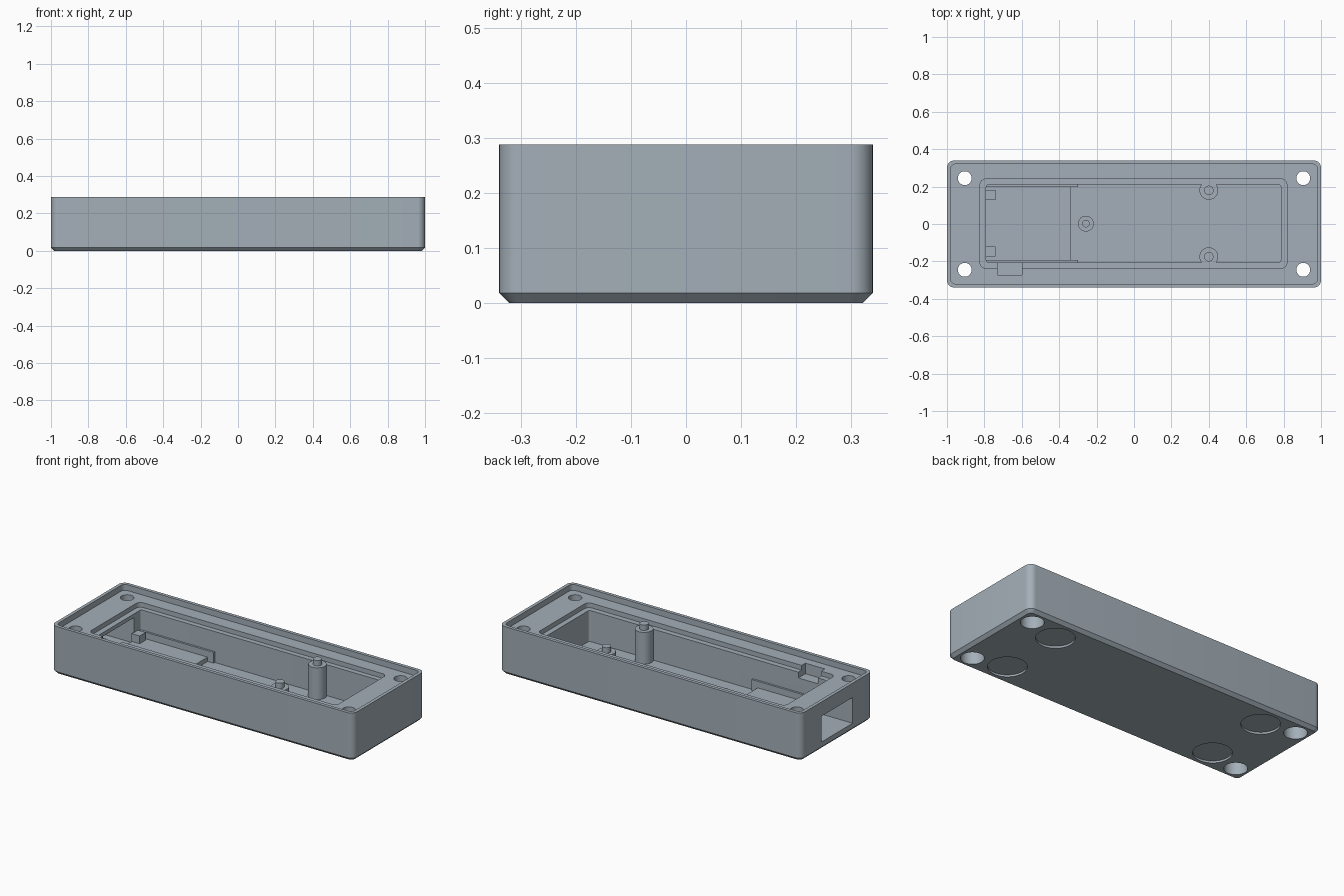
import bpy, bmesh, math

if "Cube" in bpy.data.objects:
    bpy.data.objects.remove(bpy.data.objects["Cube"])

grey = bpy.data.materials.new("blue_grey")
grey.diffuse_color = (0.37, 0.43, 0.48, 1)
grey.use_nodes = True
grey.node_tree.nodes["Principled BSDF"].inputs["Base Color"].default_value = grey.diffuse_color


def ring(x0, x1, y0, y1, r, z, n=8):
    """Rounded rectangle outline at height z."""
    if r == 0:
        return [(x1, y1, z), (x0, y1, z), (x0, y0, z), (x1, y0, z)]
    pts = []
    corners = ((x1 - r, y1 - r), (x0 + r, y1 - r), (x0 + r, y0 + r), (x1 - r, y0 + r))
    for k, (cx, cy) in enumerate(corners):
        for i in range(n + 1):
            a = math.pi / 2 * (k + i / n)
            pts.append((cx + r * math.cos(a), cy + r * math.sin(a), z))
    return pts


def disc(x, y, r, z, n=48):
    return [(x + r * math.cos(2 * math.pi * i / n),
             y + r * math.sin(2 * math.pi * i / n), z) for i in range(n)]


def loft(name, rings):
    """Closed solid through a stack of matching outlines."""
    bm = bmesh.new()
    loops = [[bm.verts.new(p) for p in r] for r in rings]
    bm.faces.new(loops[0][::-1])
    bm.faces.new(loops[-1])
    n = len(loops[0])
    for a, b in zip(loops, loops[1:]):
        for i in range(n):
            j = (i + 1) % n
            bm.faces.new((a[i], a[j], b[j], b[i]))
    bmesh.ops.recalc_face_normals(bm, faces=bm.faces)
    me = bpy.data.meshes.new(name)
    bm.to_mesh(me)
    bm.free()
    me.materials.append(grey)
    ob = bpy.data.objects.new(name, me)
    bpy.context.collection.objects.link(ob)
    return ob


def slab(name, x0, x1, y0, y1, z0, z1, r=0):
    return loft(name, [ring(x0, x1, y0, y1, r, z0), ring(x0, x1, y0, y1, r, z1)])


def rod(name, x, y, r, z0, z1):
    return loft(name, [disc(x, y, r, z0), disc(x, y, r, z1)])


def smooth(ob):
    bpy.ops.object.select_all(action='DESELECT')
    ob.select_set(True)
    bpy.context.view_layer.objects.active = ob
    bpy.ops.object.shade_smooth_by_angle(angle=math.radians(30))


# Outer case with chamfered bottom edge
TOP, FLOOR, C = 0.288, 0.04, 0.018
case = loft("case", [
    ring(-1 + C, 1 - C, -0.34 + C, 0.34 - C, 0.022, 0),
    ring(-1, 1, -0.34, 0.34, 0.04, C),
    ring(-1, 1, -0.34, 0.34, 0.04, TOP)])

# Lid recess, seal step, cavity, cable opening and side notch
cutters = [
    slab("lid_recess", -0.98, 0.98, -0.32, 0.32, 0.253, 0.4, 0.025),
    slab("seal_step", -0.823, 0.817, -0.237, 0.24, 0.225, 0.39, 0.03),
    slab("cavity", -0.79, 0.785, -0.205, 0.21, FLOOR, 0.38, 0.012),
    slab("cable_opening", -1.1, -0.7, -0.147, 0.147, 0.048, 0.202),
    slab("side_notch", -0.73, -0.6, -0.272, -0.15, 0.19, 0.37)]

# Screw holes with counterbores, and shallow foot recesses underneath
for sx in (-1, 1):
    for sy in (-1, 1):
        cutters.append(rod("screw_hole", sx * 0.905, sy * 0.245, 0.037, -0.1, 0.36))
        cutters.append(rod("counterbore", sx * 0.905, sy * 0.245, 0.063, -0.09, 0.14))
        cutters.append(rod("foot_recess", sx * 0.705, sy * 0.197, 0.105, -0.08, 0.012))

for cut in cutters:
    cut.hide_render = True
    mod = case.modifiers.new(cut.name, 'BOOLEAN')
    mod.operation = 'DIFFERENCE'
    mod.solver = 'EXACT'
    mod.object = cut
    bpy.context.view_layer.objects.active = case
    bpy.ops.object.modifier_apply(modifier=mod.name)
    bpy.data.objects.remove(cut)
smooth(case)

# Board platform, side rails and end stops
slab("platform", -0.792, -0.34, -0.2, 0.2, FLOOR - 0.005, 0.066)
for y0, y1, name in ((0.198, 0.212, "back_rail"), (-0.207, -0.193, "front_rail")):
    slab(name, -0.791, -0.3, y0, y1, FLOOR - 0.004, 0.105)
for y in (0.155, -0.147):
    slab("end_stop", -0.793, -0.74, y - 0.028, y + 0.028, 0.06, 0.113)

# Mounting posts with locating pins
for x, y, r, pin, h, tip in ((0.4, 0.18, 0.05, 0.025, 0.23, 0.262),
                             (0.4, -0.175, 0.05, 0.025, 0.23, 0.262),
                             (-0.257, 0.002, 0.042, 0.02, 0.08, 0.108)):
    smooth(loft("post", [disc(x, y, r, FLOOR - 0.006), disc(x, y, r, h),
                         disc(x, y, pin, h), disc(x, y, pin, tip)]))
